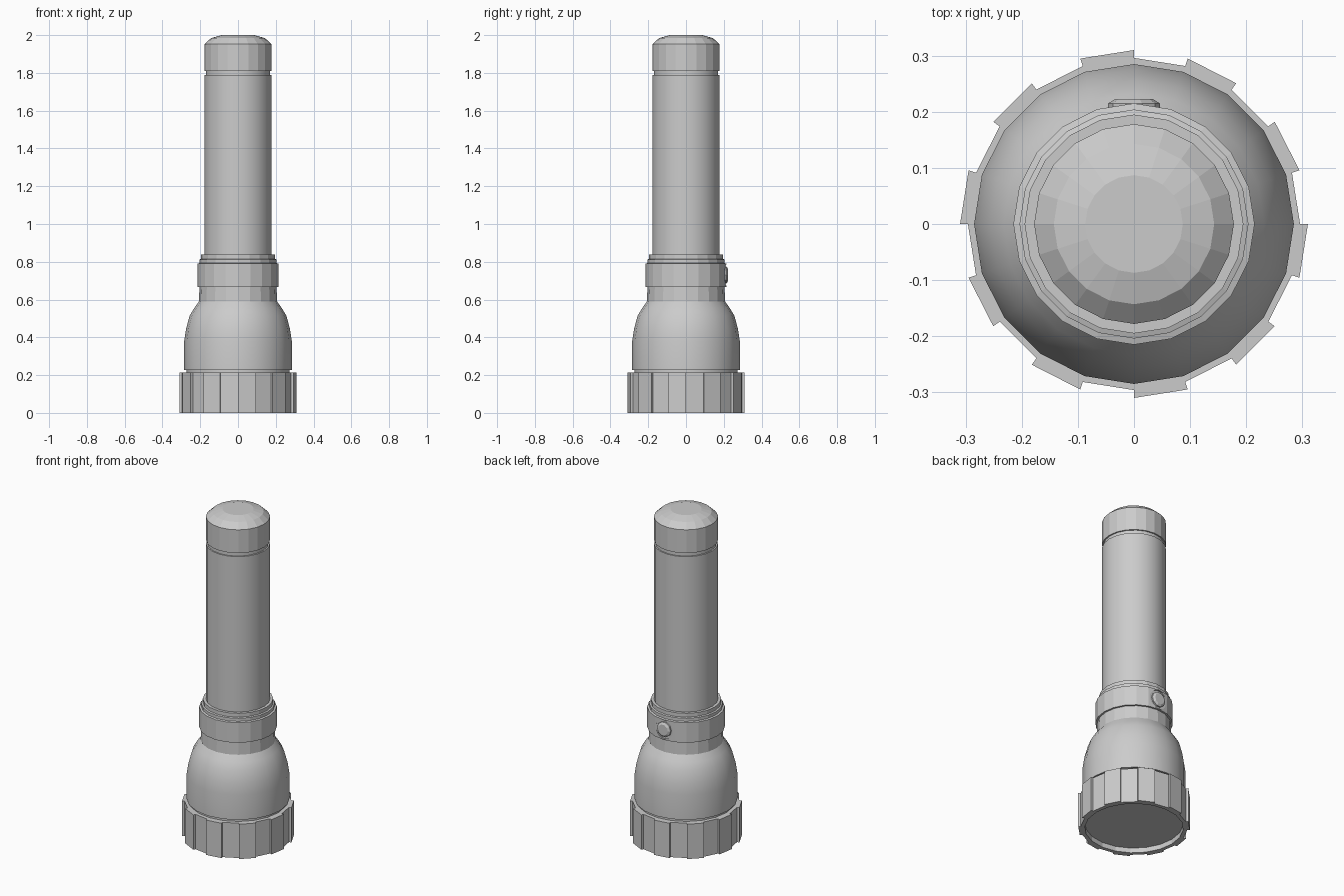
import bpy, bmesh, math
from mathutils import Matrix

if "Cube" in bpy.data.objects:
    bpy.data.objects.remove(bpy.data.objects["Cube"])

SIDES = 20
STEP = 2 * math.pi / SIDES


def polar(r, a, z):
    return (r * math.cos(a), r * math.sin(a), z)


def finish(name, bm, smooth=False):
    bmesh.ops.remove_doubles(bm, verts=bm.verts, dist=1e-5)
    me = bpy.data.meshes.new(name)
    bm.to_mesh(me)
    bm.free()
    ob = bpy.data.objects.new(name, me)
    bpy.context.collection.objects.link(ob)
    if smooth:
        bpy.ops.object.select_all(action='DESELECT')
        ob.select_set(True)
        bpy.context.view_layer.objects.active = ob
        bpy.ops.object.shade_smooth_by_angle(angle=math.radians(30))
    return ob


def lathe(name, profile, sides=SIDES, smooth=False, cap_start=False, cap_end=False, matrix=None):
    """Revolve (radius, z) points, listed bottom to top on the outside."""
    bm = bmesh.new()
    rings = [[bm.verts.new(polar(r, i * 2 * math.pi / sides, z)) for i in range(sides)]
             for r, z in profile]
    for a, b in zip(rings, rings[1:]):
        for i in range(sides):
            j = (i + 1) % sides
            bm.faces.new((a[i], a[j], b[j], b[i]))
    if cap_start:
        bm.faces.new(rings[0][::-1])
    if cap_end:
        bm.faces.new(rings[-1])
    if matrix:
        bm.transform(matrix)
    return finish(name, bm, smooth)


# Bezel: ring whose alternate faces are raised as grip teeth
bm = bmesh.new()
Z_TOP, R_IN, R_LOW, R_HIGH = 0.213, 0.273, 0.296, 0.31
for i in range(SIDES):
    a, b = i * STEP, (i + 1) * STEP
    r = R_HIGH if i % 2 else R_LOW
    section = [(R_IN, 0.03), (R_IN, 0), (r, 0), (r, Z_TOP), (R_IN, Z_TOP)]
    for (r0, z0), (r1, z1) in zip(section, section[1:]):
        bm.faces.new([bm.verts.new(polar(*p)) for p in
                      ((r0, a, z0), (r0, b, z0), (r1, b, z1), (r1, a, z1))])
    if i % 2:  # radial side walls of the tooth
        for ang, flip in ((a, 1), (b, -1)):
            quad = [(R_LOW, 0), (R_HIGH, 0), (R_HIGH, Z_TOP), (R_LOW, Z_TOP)][::flip]
            bm.faces.new([bm.verts.new(polar(r_, ang, z_)) for r_, z_ in quad])
finish("bezel", bm)

# Recessed lens
lathe("lens", [(0.273, 0.03), (0.273, 0.04)], cap_start=True)

# Reflector head with seam groove below
lathe("head", [(0.273, 0.213), (0.273, 0.228), (0.285, 0.228), (0.285, 0.38),
               (0.275, 0.445), (0.256, 0.515), (0.232, 0.555), (0.207, 0.59)], smooth=True)

# Neck and stepped collar
lathe("neck", [(0.207, 0.59), (0.204, 0.667)])
collar = lathe("collar", [(0.19, 0.667), (0.215, 0.667), (0.215, 0.79), (0.204, 0.793),
                          (0.204, 0.812), (0.195, 0.815), (0.195, 0.838), (0.17, 0.838)],
               cap_start=True, cap_end=True)

# Barrel and groove
lathe("barrel", [(0.178, 0.838), (0.178, 1.788), (0.17, 1.788), (0.17, 1.81)], smooth=True)

# Tail cap
lathe("tail_cap", [(0.17, 1.81), (0.178, 1.81), (0.178, 1.952), (0.143, 1.984), (0.087, 2.0)],
      cap_end=True)

# Flat round seat cut into the back of the collar
to_back = Matrix.Translation((0, 0, 0.73)) @ Matrix.Rotation(-math.pi / 2, 4, 'X')
cutter = lathe("button_seat_cutter", [(0.058, 0.206), (0.058, 0.3)], sides=24,
               cap_start=True, cap_end=True, matrix=to_back)
cutter.hide_render = True
cutter.hide_viewport = True
cut = collar.modifiers.new("seat", 'BOOLEAN')
cut.operation = 'DIFFERENCE'
cut.solver = 'EXACT'
cut.object = cutter

# Switch button with chamfered edge
lathe("button", [(0.046, 0.2), (0.046, 0.215), (0.033, 0.223)], sides=10,
      cap_end=True, matrix=to_back)
